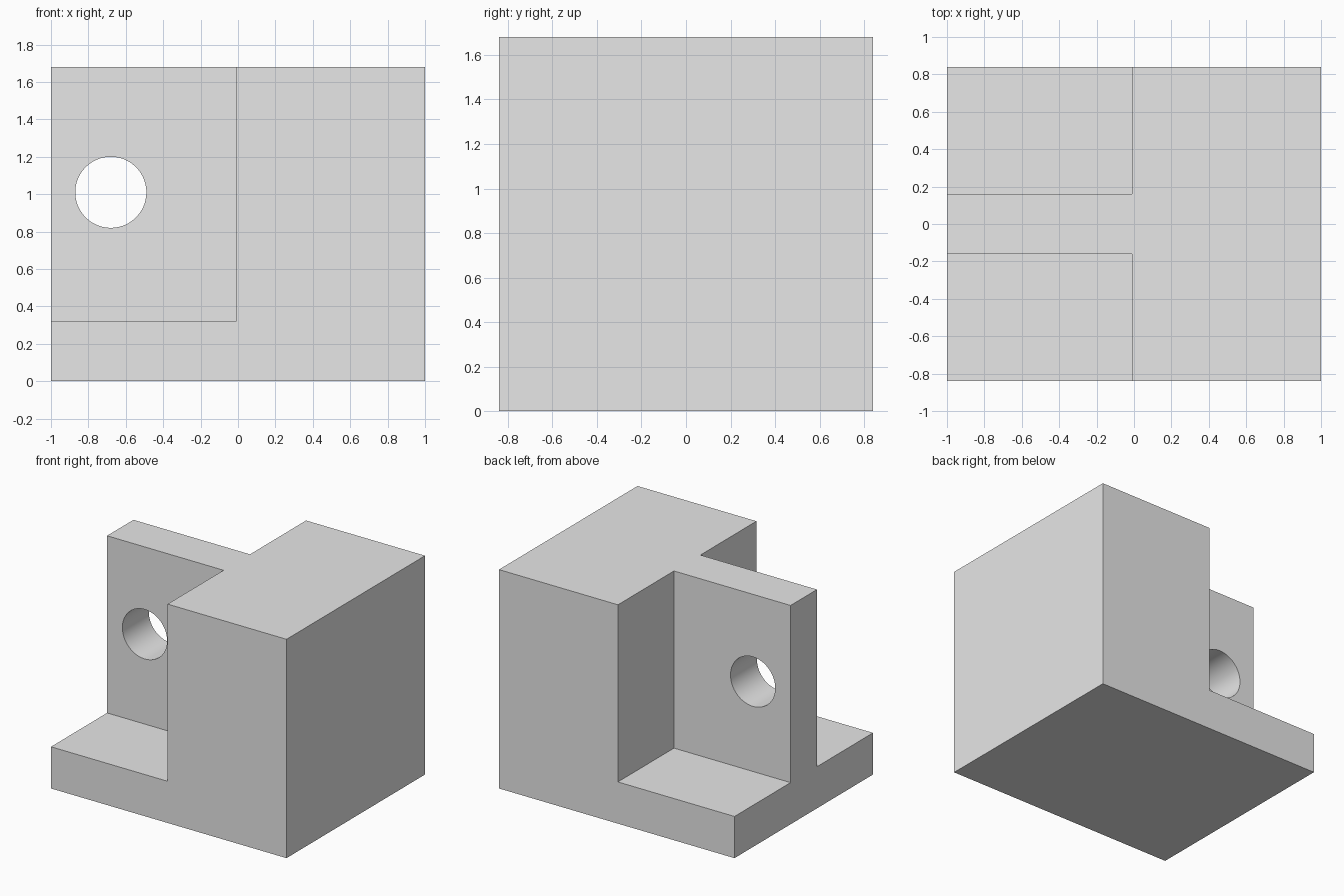
import bpy
import math

default = bpy.data.objects.get("Cube")
if default:
    bpy.data.objects.remove(default, do_unlink=True)

# Single plain grey
grey = bpy.data.materials.new("light_grey")
grey.use_nodes = True
colour = (0.8, 0.8, 0.8, 1)
grey.diffuse_color = colour
grey.node_tree.nodes["Principled BSDF"].inputs["Base Color"].default_value = colour

LENGTH, WIDTH, HEIGHT = 2.0, 1.68, 1.68
BASE_TOP = 0.32      # thickness of the base plate
STEP_X = -0.01       # face of the solid block behind the web
WEB_HALF = 0.16      # half thickness of the upright web
MARGIN = 0.1         # cutter overshoot


def box(name, low, high):
    bpy.ops.mesh.primitive_cube_add(
        size=1, location=[(a + b) / 2 for a, b in zip(low, high)])
    obj = bpy.context.object
    obj.name = name
    obj.scale = [b - a for a, b in zip(low, high)]
    bpy.ops.object.transform_apply(location=True, rotation=True, scale=True)
    obj.data.materials.append(grey)
    return obj


def cut(target, cutter):
    cutter.hide_render = True
    mod = target.modifiers.new("cut", 'BOOLEAN')
    mod.operation = 'DIFFERENCE'
    mod.solver = 'EXACT'
    mod.object = cutter
    bpy.context.view_layer.objects.active = target
    bpy.ops.object.modifier_apply(modifier=mod.name)
    bpy.data.objects.remove(cutter, do_unlink=True)


# Solid block
block = box("bracket_block", (-LENGTH / 2, -WIDTH / 2, 0),
            (LENGTH / 2, WIDTH / 2, HEIGHT))

# Corner pockets on both sides leave the web and the base plate
for side in (-1, 1):
    ys = sorted((side * WEB_HALF, side * (WIDTH / 2 + MARGIN)))
    cut(block, box("pocket_cutter", (-LENGTH / 2 - MARGIN, ys[0], BASE_TOP),
                   (STEP_X, ys[1], HEIGHT + MARGIN)))

# Round hole through the web
bpy.ops.mesh.primitive_cylinder_add(
    vertices=96, radius=0.19, depth=0.6, location=(-0.68, 0, 1.01),
    rotation=(math.pi / 2, 0, 0))
hole = bpy.context.object
hole.name = "hole_cutter"
hole.data.materials.append(grey)
cut(block, hole)

# Smooth hole wall, sharp edges elsewhere
bpy.ops.object.select_all(action='DESELECT')
block.select_set(True)
bpy.context.view_layer.objects.active = block
bpy.ops.object.shade_smooth_by_angle(angle=math.radians(30))
